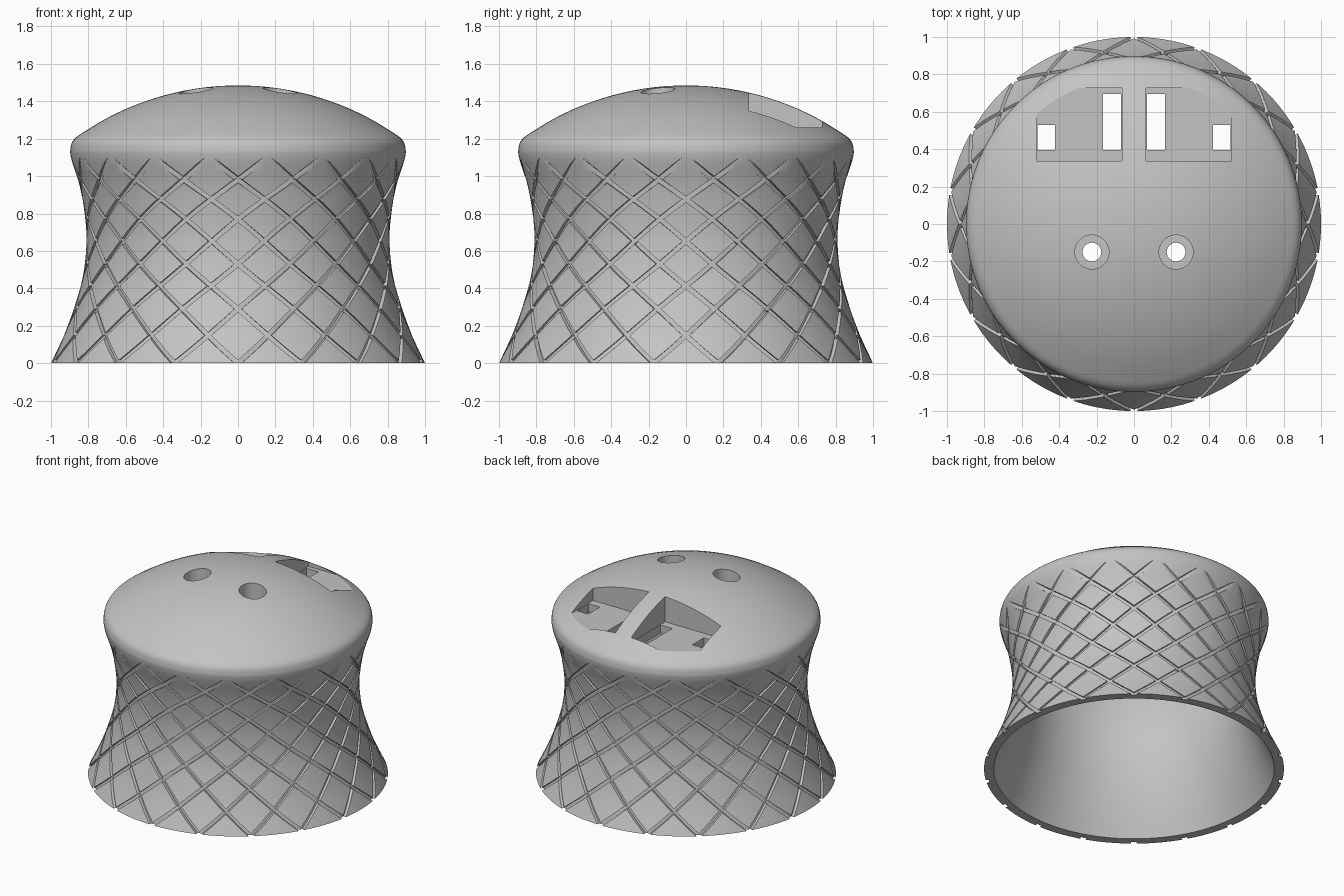
import bpy, bmesh, math
from mathutils import Vector

if "Cube" in bpy.data.objects:
    bpy.data.objects.remove(bpy.data.objects["Cube"], do_unlink=True)

grey = bpy.data.materials.new("plain grey")
grey.use_nodes = True
colour = (0.55, 0.55, 0.55, 1)
grey.diffuse_color = colour
grey.node_tree.nodes["Principled BSDF"].inputs["Base Color"].default_value = colour


def smooth(points, steps):
    """Catmull-Rom samples through 2D points."""
    p = [Vector(q) for q in points]
    p = [2 * p[0] - p[1]] + p + [2 * p[-1] - p[-2]]
    out = []
    for a, b, c, d in zip(p, p[1:], p[2:], p[3:]):
        for i in range(steps):
            t = i / steps
            out.append(0.5 * (2 * b + (c - a) * t + (2 * a - 5 * b + 4 * c - d) * t ** 2
                              + (3 * b - a - 3 * c + d) * t ** 3))
    return out + [p[-2]]


def lookup(curve, z):
    """First coordinate of a curve at height z, extended past its ends."""
    i = 0
    while i < len(curve) - 2 and curve[i + 1].y < z:
        i += 1
    a, b = curve[i], curve[i + 1]
    return a.x + (b.x - a.x) * (z - a.y) / (b.y - a.y)


def finish(bm, name):
    bmesh.ops.recalc_face_normals(bm, faces=bm.faces)
    mesh = bpy.data.meshes.new(name)
    bm.to_mesh(mesh)
    bm.free()
    mesh.materials.append(grey)
    obj = bpy.data.objects.new(name, mesh)
    bpy.context.collection.objects.link(obj)
    return obj


def lathe(name, profile, segments):
    bm = bmesh.new()
    rings = []
    for s in range(segments):
        a = math.tau * s / segments
        rings.append([bm.verts.new((r * math.cos(a), r * math.sin(a), z)) for r, z in profile])
    for s in range(segments):
        a, b = rings[s], rings[(s + 1) % segments]
        for i in range(len(profile) - 1):
            bm.faces.new((a[i], b[i], b[i + 1], a[i + 1]))
        bm.faces.new((a[-1], b[-1], b[0], a[0])) if profile[0][0] > 0.01 else None
    bmesh.ops.remove_doubles(bm, verts=bm.verts, dist=1e-5)
    return finish(bm, name)


def cut(target, cutter):
    mod = target.modifiers.new(cutter.name, 'BOOLEAN')
    mod.operation, mod.solver, mod.object = 'DIFFERENCE', 'EXACT', cutter
    bpy.context.view_layer.objects.active = target
    bpy.ops.object.modifier_apply(modifier=mod.name)
    bpy.data.objects.remove(cutter, do_unlink=True)


# Waisted wall and rounded shoulder, as (radius, height)
wall = smooth([(1, 0), (.93, .15), (.875, .3), (.828, .47), (.81, .65), (.82, .8),
               (.847, .95), (.888, 1.08), (.898, 1.13)], 4)
shoulder = smooth([(.898, 1.13), (.89, 1.175), (.865, 1.208), (.81, 1.245)], 4)

# Hollow body: ceiling and inner wall, then outer wall, shoulder and dome
DOME_R, TOP = 1.49, 1.485
inner = [(0, 1.2), (.72, 1.2), (.78, 1.17)]
inner += [(lookup(wall, z) - .065, z) for z in (1.08, .95, .8, .65, .5, .35, .2, .1, 0)]
dome = []
for i in range(1, 15):
    r = .81 * (1 - i / 14)
    dome.append((r, TOP - DOME_R + math.sqrt(DOME_R ** 2 - r * r)))
outer = [tuple(p) for p in wall + shoulder[1:]] + dome
body = lathe("hollow_body", inner + outer, 120)

# Criss-cross spiral grooves, one cutter per direction of twist
twist = smooth([(0, 0), (20, .29), (40, .53), (60, .77), (80, .98), (90, 1.1)], 4)
STEPS, COUNT = 40, 18


def groove_point(z, start, hand):
    a = start + hand * math.radians(lookup(twist, z))
    r = lookup(wall, z)
    return Vector((r * math.cos(a), r * math.sin(a), z)), Vector((math.cos(a), math.sin(a), 0))


def groove_cutter(hand):
    bm = bmesh.new()
    for k in range(COUNT):
        start = math.tau * k / COUNT - math.pi / 2
        rows = []
        for i in range(STEPS + 1):
            z = -.04 + 1.14 * i / STEPS
            p, n = groove_point(z, start, hand)
            ahead = groove_point(z + .01, start, hand)[0]
            side = (ahead - p).cross(n).normalized()
            fade = min(1, max(0, (z - .92) / .18))
            depth = .018 - .022 * fade
            half = .012
            flare = half + .02 * fade
            rows.append([bm.verts.new(p + n * h + side * w) for h, w in
                         ((-depth, -half), (-depth, half), (.02, flare), (.02, -flare))])
        for a, b in zip(rows, rows[1:]):
            for j in range(4):
                m = (j + 1) % 4
                bm.faces.new((a[j], a[m], b[m], b[j]))
        bm.faces.new(rows[0])
        bm.faces.new(rows[-1])
    return finish(bm, "groove_cutter")


for hand in (1, -1):
    cut(body, groove_cutter(hand))


# Mirrored pockets and holes in the dome
def add_box(bm, x0, x1, y0, y1, z0, z1):
    for s in (1, -1):
        verts = bmesh.ops.create_cube(bm, size=1)["verts"]
        for v in verts:
            v.co = (s * ((x0 + x1) / 2 + v.co.x * (x1 - x0)),
                    (y0 + y1) / 2 + v.co.y * (y1 - y0),
                    (z0 + z1) / 2 + v.co.z * (z1 - z0))


def add_hole(bm, radius, z0, z1):
    for s in (1, -1):
        verts = bmesh.ops.create_cone(bm, cap_ends=True, segments=40, radius1=radius,
                                      radius2=radius, depth=z1 - z0)["verts"]
        bmesh.ops.translate(bm, verts=verts, vec=(s * .225, -.15, (z0 + z1) / 2))


FLOOR = 1.26
bm = bmesh.new()
add_box(bm, .065, .522, .337, .728, FLOOR, 1.7)
add_hole(bm, .091, FLOOR, 1.7)
cut(body, finish(bm, "pocket_cutter"))

bm = bmesh.new()
add_box(bm, .07, .166, .396, .696, 1.1, 1.35)
add_box(bm, .423, .515, .396, .53, 1.1, 1.35)
add_hole(bm, .05, 1.1, 1.35)
cut(body, finish(bm, "slot_cutter"))

# Smooth surfaces with crisp cut edges
bpy.ops.object.select_all(action='DESELECT')
body.select_set(True)
bpy.context.view_layer.objects.active = body
bpy.ops.object.shade_smooth_by_angle(angle=math.radians(30))
